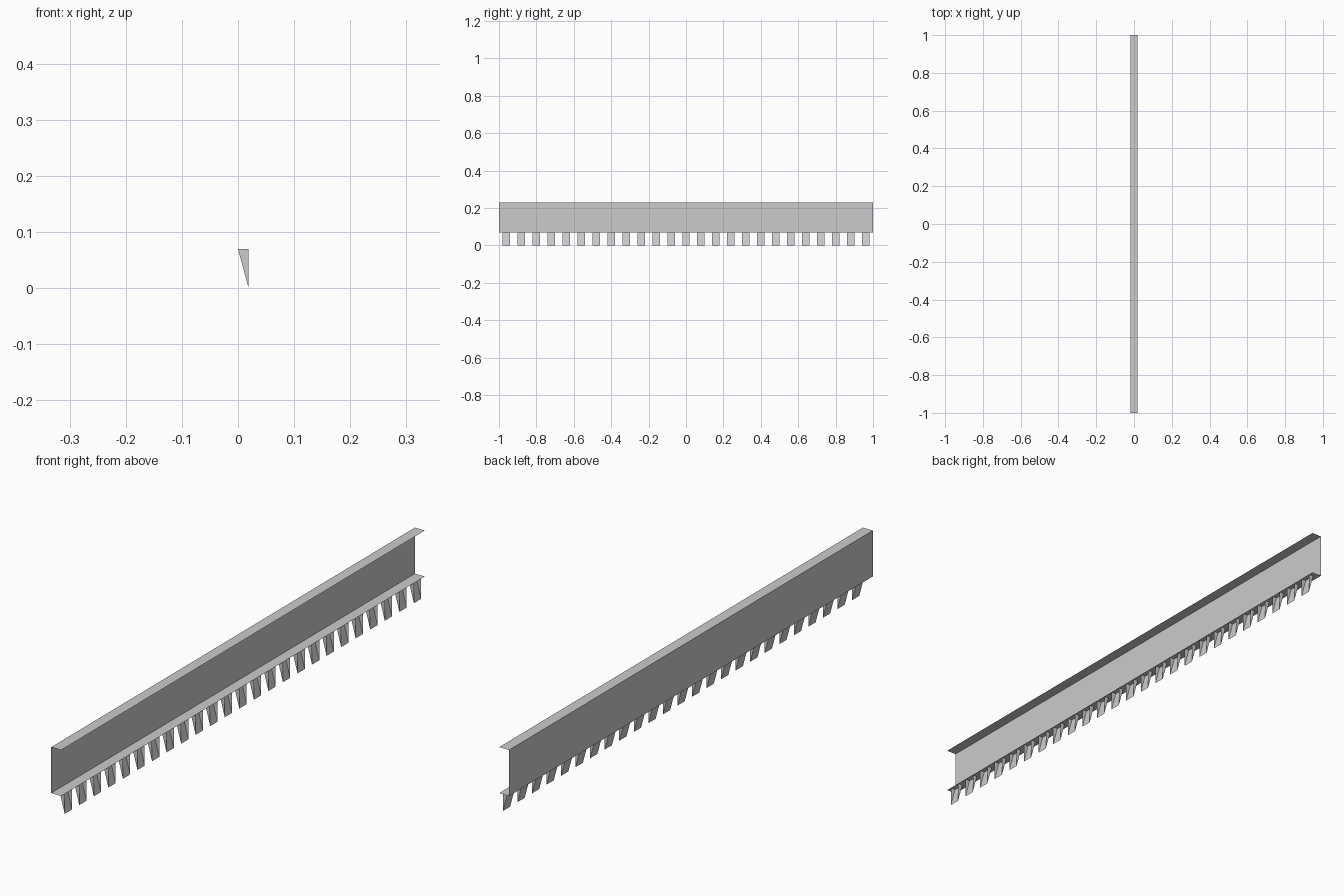
import bpy
import bmesh

HALF_X, HALF_Y = 0.019, 1.0
FLANGE_Z, TOP_Z = 0.07, 0.23
TOOTH_COUNT, PITCH, TOOTH_HALF = 25, 0.08, 0.02

if "Cube" in bpy.data.objects:
    bpy.data.objects.remove(bpy.data.objects["Cube"])

steel = bpy.data.materials.new("light grey steel")
steel.use_nodes = True
grey = (0.6, 0.6, 0.6, 1)
steel.diffuse_color = grey
steel.node_tree.nodes["Principled BSDF"].inputs["Base Color"].default_value = grey


def make_object(name, bm):
    mesh = bpy.data.meshes.new(name)
    bm.to_mesh(mesh)
    bm.free()
    mesh.materials.append(steel)
    obj = bpy.data.objects.new(name, mesh)
    bpy.context.collection.objects.link(obj)
    return obj


def sweep(bm, profile, y0, y1):
    """Stretch an open x-z profile into a thin sheet along y."""
    near = [bm.verts.new((x, y0, z)) for x, z in profile]
    far = [bm.verts.new((x, y1, z)) for x, z in profile]
    for i in range(len(profile) - 1):
        bm.faces.new((near[i], near[i + 1], far[i + 1], far[i]))
    return near, far


# Thin channel: web on one side, flanges at top and bottom
bm = bmesh.new()
sweep(bm, [(HALF_X, TOP_Z), (-HALF_X, TOP_Z),
           (-HALF_X, FLANGE_Z), (HALF_X, FLANGE_Z)], -HALF_Y, HALF_Y)
make_object("channel", bm)

# Row of folded wedge teeth: sloped back and two triangular cheeks, open outward
bm = bmesh.new()
for i in range(TOOTH_COUNT):
    y = (i - (TOOTH_COUNT - 1) / 2) * PITCH
    ends = sweep(bm, [(0, FLANGE_Z), (HALF_X, 0)], y - TOOTH_HALF, y + TOOTH_HALF)
    for top, tip in ends:
        corner = bm.verts.new((HALF_X, top.co.y, FLANGE_Z))
        bm.faces.new((top, tip, corner))
bmesh.ops.recalc_face_normals(bm, faces=bm.faces)
make_object("teeth", bm)
